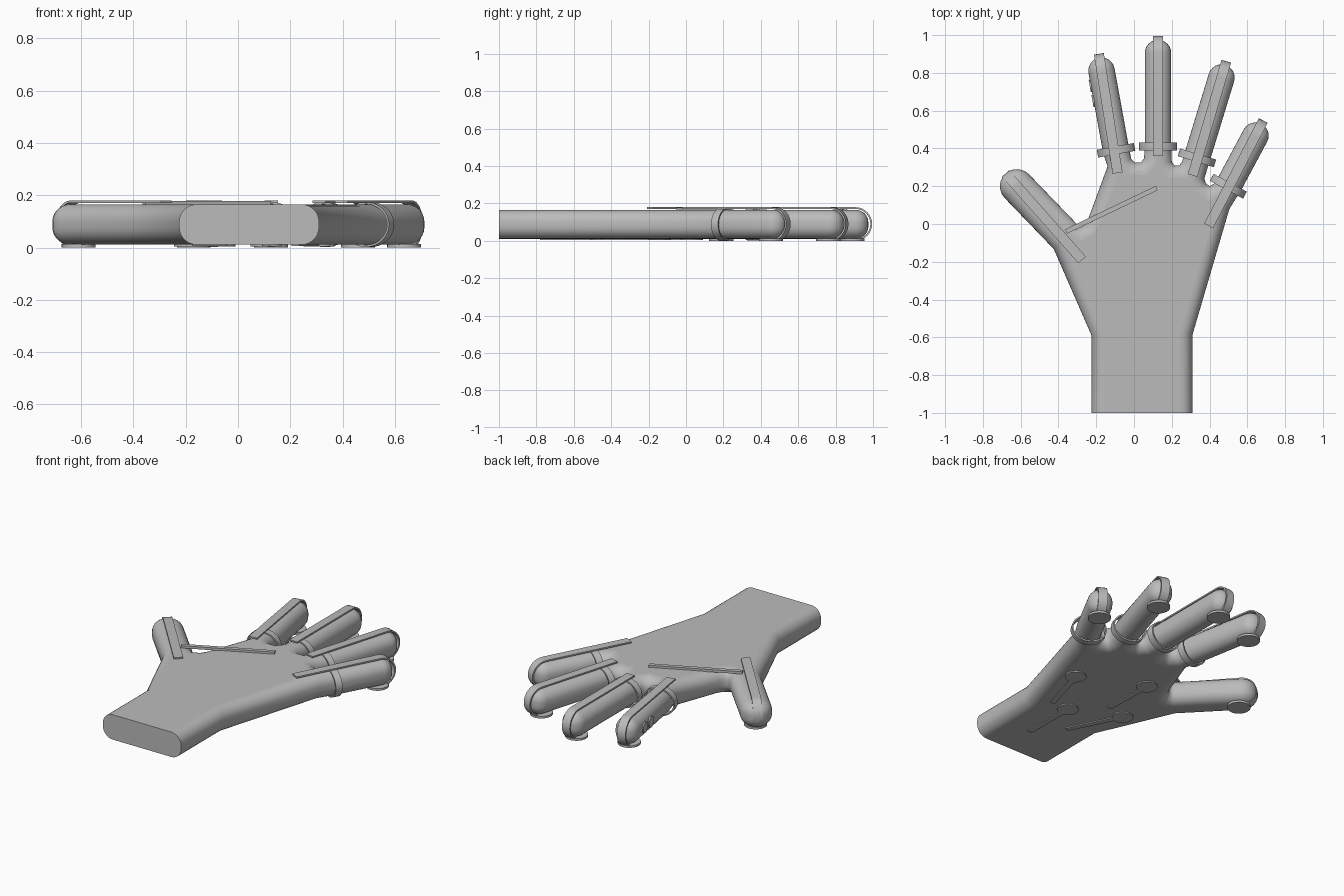
import bpy, bmesh, math
from mathutils import Vector

if "Cube" in bpy.data.objects:
    bpy.data.objects.remove(bpy.data.objects["Cube"], do_unlink=True)

grey = bpy.data.materials.new("plain_grey")
grey.use_nodes = True
COLOUR = (0.5, 0.5, 0.5, 1)
grey.diffuse_color = COLOUR
grey.node_tree.nodes["Principled BSDF"].inputs["Base Color"].default_value = COLOUR

MID = 0.088      # height of the hand's middle plane
HALF = 0.077     # half the hand's thickness
ROUND = 0.066    # radius of the rounded rim


def finish(name, bm, smooth_angle=None):
    bmesh.ops.recalc_face_normals(bm, faces=bm.faces)
    mesh = bpy.data.meshes.new(name)
    bm.to_mesh(mesh)
    bm.free()
    mesh.materials.append(grey)
    ob = bpy.data.objects.new(name, mesh)
    bpy.context.collection.objects.link(ob)
    if smooth_angle:
        bpy.ops.object.select_all(action='DESELECT')
        bpy.context.view_layer.objects.active = ob
        ob.select_set(True)
        bpy.ops.object.shade_smooth_by_angle(angle=math.radians(smooth_angle))
    return ob


# Digits: tip centre, knuckle, strip start, radius
DIGITS = {
    "thumb": ((-.62, .20), (-.36, -.07), (-.275, -.19), .09),
    "index": ((-.172, .812), (-.095, .39), (-.087, .27), .07),
    "middle": ((.127, .905), (.127, .40), (.127, .36), .07),
    "ring": ((.463, .775), (.33, .34), (.31, .257), .07),
    "little": ((.643, .468), (.51, .22), (.395, -.01), .07),
}


def axis(name):
    tip, base, start, r = DIGITS[name]
    tip, base = Vector(tip), Vector(base)
    d = (tip - base).normalized()
    return tip, base, Vector(start), r, d, Vector((d.y, -d.x))


def digit_outline(name):
    tip, base, _, r, d, side = axis(name)
    arc = [tip - side * r * math.cos(math.pi * i / 12) + d * r * math.sin(math.pi * i / 12)
           for i in range(13)]
    return [base - side * r] + arc + [base + side * r]


# Hand outline, from the left wrist corner over the digits to the right one
WEBS = {
    "thumb": [(-.28, -.015), (-.26, -.005), (-.245, .02), (-.14, .305)],
    "index": [(-.015, .345), (.005, .325), (.035, .325), (.053, .345)],
    "middle": [(.2, .33), (.215, .31), (.24, .31), (.255, .33)],
    "ring": [(.372, .24), (.38, .215), (.4, .2), (.427, .215)],
    "little": [(.505, .08), (.31, -.585), (.31, -1)],
}
outline = [Vector((-.225, -1)), Vector((-.225, -.59))]
for name, web in WEBS.items():
    outline += digit_outline(name) + [Vector(p) for p in web]


def inset(points, dist):
    out = []
    n = len(points)
    for i, p in enumerate(points):
        a = (p - points[i - 1]).normalized()
        b = (points[(i + 1) % n] - p).normalized()
        na, nb = Vector((a.y, -a.x)), Vector((b.y, -b.x))
        move = (na + nb) / max(0.3, 1 + na.dot(nb)) * dist
        if i in (0, n - 1):          # the wrist is cut off straight
            move.y = 0
        out.append(p + move)
    return out


def build_hand():
    bm = bmesh.new()
    steps = 7
    levels = []
    for i in range(steps + 1):
        a = math.pi / 2 * i / steps
        levels.append((ROUND * (1 - math.cos(a)), HALF - ROUND + ROUND * math.sin(a)))
    levels = [(d, -z) for d, z in reversed(levels)] + levels
    rings = [[bm.verts.new((p.x, p.y, MID + z)) for p in inset(outline, d)]
             for d, z in levels]
    for low, high in zip(rings, rings[1:]):
        for i in range(len(outline) - 1):
            bm.faces.new((low[i], low[i + 1], high[i + 1], high[i])).smooth = True
    # Flat back, palm and wrist end
    bm.faces.new(rings[0])
    bm.faces.new(rings[-1])
    bm.faces.new([r[0] for r in rings] + [r[-1] for r in reversed(rings)])
    finish("hand", bm)


def ribbon(name, centre, along, across, path, width, thick, closed=False):
    """Sweep a thin band along a path of (distance, height) pairs."""
    bm = bmesh.new()
    rows = []
    n = len(path)
    for i in range(n):
        prev = path[i - 1] if closed or i else path[0]
        nxt = path[(i + 1) % n] if closed or i < n - 1 else path[-1]
        t = Vector((nxt[0] - prev[0], nxt[1] - prev[1])).normalized()
        row = []
        for depth, w in ((0, -1), (0, 1), (thick, 1), (thick, -1)):
            s, z = path[i][0] + t.y * -depth, path[i][1] + t.x * depth
            s, z = (path[i][0] - t.y * depth, path[i][1] + t.x * depth)
            p = centre + along * s + across * (w * width / 2)
            row.append(bm.verts.new((p.x, p.y, z)))
        rows.append(row)
    for i in range(n if closed else n - 1):
        a, b = rows[i], rows[(i + 1) % n]
        for k in range(4):
            bm.faces.new((a[k], a[(k + 1) % 4], b[(k + 1) % 4], b[k]))
    if not closed:
        bm.faces.new(rows[0])
        bm.faces.new(rows[-1])
    finish(name, bm, 35)


def disc(name, x, y, z0, z1, r):
    bm = bmesh.new()
    bmesh.ops.create_cone(bm, cap_ends=True, segments=32, radius1=r, radius2=r, depth=z1 - z0)
    bmesh.ops.translate(bm, verts=bm.verts, vec=(x, y, (z0 + z1) / 2))
    return finish(name, bm, 35)


def bar(name, a, b, z0, z1, width):
    a, b = Vector(a), Vector(b)
    d = (b - a).normalized()
    side = Vector((d.y, -d.x)) * width / 2
    bm = bmesh.new()
    low, high = [[bm.verts.new((p.x, p.y, z)) for p in (a - side, a + side, b + side, b - side)]
                 for z in (z0, z1)]
    bm.faces.new(low)
    bm.faces.new(high)
    for i in range(4):
        j = (i + 1) % 4
        bm.faces.new((low[i], low[j], high[j], high[i]))
    finish(name, bm)


build_hand()

for name in DIGITS:
    tip, base, start, r, d, side = axis(name)
    # Strip along the back of the digit, wrapped round its tip
    run = (tip - start).length
    d2 = (tip - start).normalized()
    side2 = Vector((d2.y, -d2.x))
    path = [(-run, .18)]
    for i in range(17):
        a = math.pi / 2 - math.pi * i / 16
        path.append((.09 * math.cos(a), .09 + .09 * math.sin(a)))
    ribbon(name + "_strip", tip, d2, side2, path, .053, -.009)
    # Round pad under the tip
    pad = tip - d * .015
    disc(name + "_tip_pad", pad.x, pad.y, 0, .013, .065)
    # Hoop round the base of each finger
    if name != "thumb":
        at = {"index": .39, "middle": .41, "ring": .35, "little": .2}[name]
        c = base + d * ((at - base.y) / d.y)
        hoop = [(.1 * math.cos(math.tau * i / 40), MID + .086 * math.sin(math.tau * i / 40))
                for i in range(40)]
        ribbon(name + "_hoop", c, side, d, hoop, .042, .008, closed=True)

# Cable strip over the back of the hand
bar("back_cable", (-.36, -.04), (.12, .19), .163, .178, .025)

# Round palm sensors with tails
PALM = [((.31, -.14), (.22, -.45)), ((-.07, .03), (-.06, -.29)),
        ((.107, -.45), (.11, -.78)), ((-.185, -.32), (-.03, -.63))]
for i, (head, tail) in enumerate(PALM):
    disc("palm_sensor_%d" % i, head[0], head[1], .004, .014, .06)
    bar("palm_sensor_tail_%d" % i, head, tail, .005, .014, .032)

# Small buttons on the outer side of the index finger
tip, base, _, r, d, side = axis("index")
for i, back in enumerate((.07, .15)):
    p = tip - d * back - side * r
    button = disc("index_button_%d" % i, 0, 0, -.006, .006, .032)
    button.rotation_euler = Vector((-side.x, -side.y, 0)).to_track_quat('Z', 'Y').to_euler()
    button.location = (p.x, p.y, MID)
